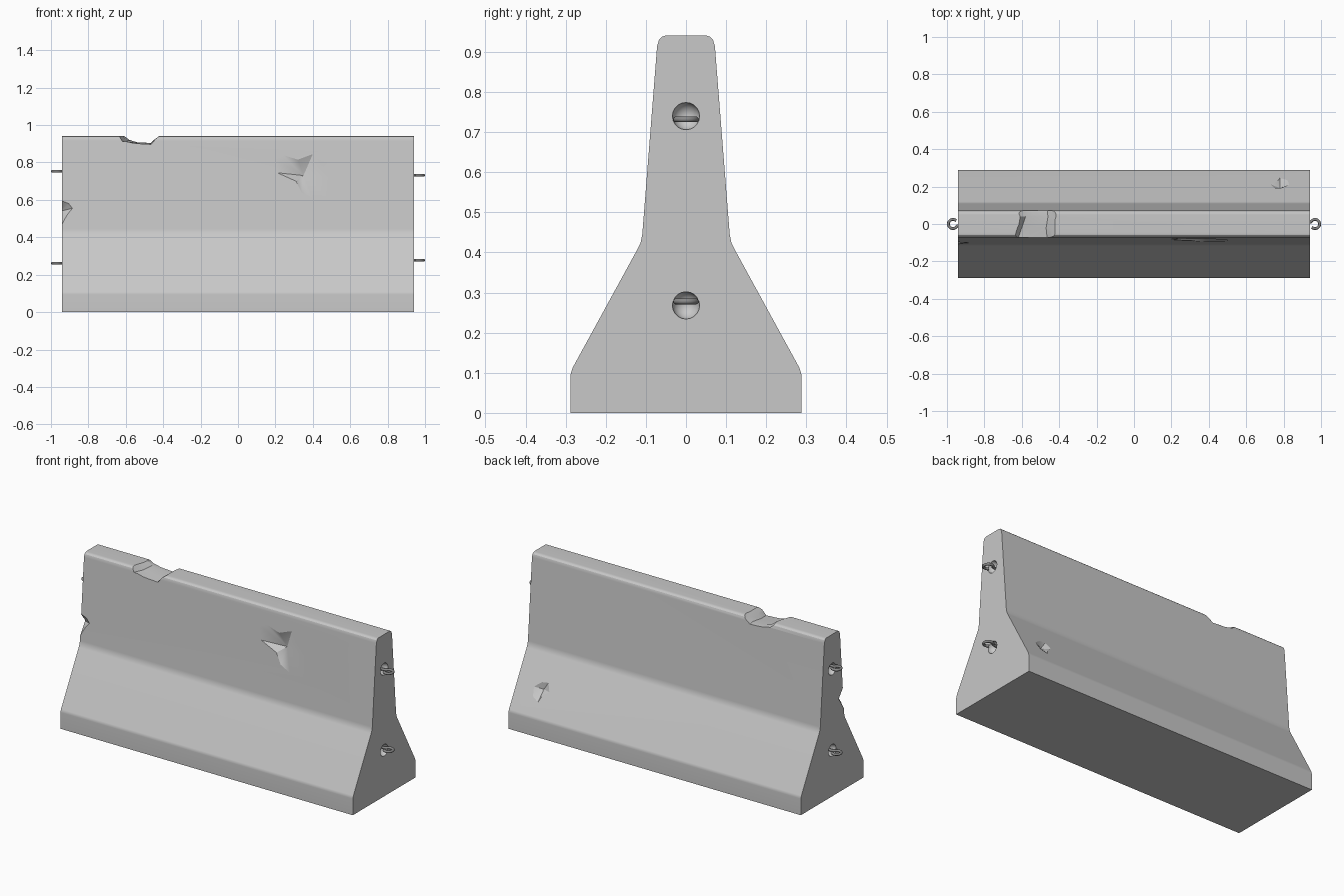
import bpy, bmesh
from math import cos, sin, pi, radians
from mathutils import Matrix

old = bpy.data.objects.get("Cube")
if old:
    bpy.data.objects.remove(old)


def material(name, v):
    m = bpy.data.materials.new(name)
    m.use_nodes = True
    m.diffuse_color = (v, v, v, 1)
    bsdf = m.node_tree.nodes["Principled BSDF"]
    bsdf.inputs["Base Color"].default_value = (v, v, v, 1)
    bsdf.inputs["Roughness"].default_value = 0.8
    return m


concrete = material("concrete grey", 0.58)
steel = material("steel grey", 0.25)
HALF = 0.94


def add_object(name, bm, mat):
    bmesh.ops.recalc_face_normals(bm, faces=bm.faces[:])
    me = bpy.data.meshes.new(name)
    bm.to_mesh(me)
    bm.free()
    ob = bpy.data.objects.new(name, me)
    bpy.context.collection.objects.link(ob)
    me.materials.append(mat)
    return ob


def loft(name, rows, mat):
    """Closed solid through equal-length closed rows of points."""
    bm = bmesh.new()
    vs = [[bm.verts.new(p) for p in row] for row in rows]
    n = len(rows[0])
    for a, b in zip(vs, vs[1:]):
        for i in range(n):
            j = (i + 1) % n
            bm.faces.new((a[i], a[j], b[j], b[i]))
    bm.faces.new(vs[0])
    bm.faces.new(vs[-1][::-1])
    return add_object(name, bm, mat)


# Barrier body: mirrored profile swept along x
half = [(0.288, 0), (0.288, 0.095), (0.283, 0.112), (0.12, 0.41), (0.113, 0.425),
        (0.109, 0.445), (0.072, 0.915), (0.067, 0.931), (0.06, 0.938), (0.05, 0.941)]
profile = half + [(-y, z) for y, z in reversed(half)]
body = loft("barrier_body", [[(x, y, z) for y, z in profile] for x in (-HALF, HALF)], concrete)

cutters = []


def upper_face(z):
    return 0.109 - (z - 0.445) * 0.0787


def lower_face(z):
    return 0.283 - (z - 0.112) * 0.547


def chip(name, outline, centre, depth, side, face):
    """Shallow pit whose rim lies on a sloped side face."""
    bm = bmesh.new()
    rim = [bm.verts.new((x, side * face(z), z)) for x, z in outline]
    cx, cz = centre
    tips = [bm.verts.new((cx, side * (face(cz) + d), cz)) for d in (-depth, 0.1)]
    for i, v in enumerate(rim):
        for tip in tips:
            bm.faces.new((v, rim[(i + 1) % len(rim)], tip))
    cutters.append(add_object(name, bm, concrete))


chip("front_chip", [(0.19, 0.82), (0.24, 0.84), (0.32, 0.815), (0.40, 0.845), (0.44, 0.79),
                    (0.505, 0.72), (0.49, 0.605), (0.40, 0.61), (0.34, 0.64), (0.31, 0.70),
                    (0.21, 0.745)], (0.35, 0.73), 0.04, -1, upper_face)
chip("end_chip", [(-0.99, 0.46), (-0.99, 0.60), (-0.93, 0.59), (-0.905, 0.58), (-0.885, 0.555),
                  (-0.91, 0.525), (-0.925, 0.50), (-0.94, 0.47)],
     (-0.945, 0.54), 0.045, -1, upper_face)
chip("back_chip", [(0.73, 0.24), (0.75, 0.28), (0.79, 0.275), (0.83, 0.245), (0.82, 0.20),
                   (0.78, 0.18), (0.765, 0.215)], (0.78, 0.235), 0.025, 1, lower_face)

# Broken notch across the top
notch = []
for y, pts in ((-0.12, [(-0.66, 0.95), (-0.635, 0.915), (-0.57, 0.900), (-0.46, 0.894), (-0.435, 0.93)]),
               (-0.02, [(-0.63, 0.95), (-0.60, 0.91), (-0.55, 0.907), (-0.47, 0.90), (-0.45, 0.92)]),
               (0.04, [(-0.62, 0.95), (-0.58, 0.92), (-0.54, 0.908), (-0.46, 0.904), (-0.43, 0.925)]),
               (0.12, [(-0.65, 0.95), (-0.61, 0.91), (-0.56, 0.903), (-0.47, 0.896), (-0.43, 0.92)])):
    ring = pts + [(-0.41, 0.95), (-0.41, 1.0), (pts[0][0], 1.0)]
    notch.append([(x, y, z) for x, z in ring])
cutters.append(loft("top_notch", notch, concrete))

# Round recesses in both ends
for side in (-1, 1):
    for z in (0.74, 0.268):
        bm = bmesh.new()
        bmesh.ops.create_uvsphere(bm, u_segments=20, v_segments=10, radius=0.034,
                                  matrix=Matrix.Translation((side * HALF, 0, z)))
        cutters.append(add_object("hook_recess", bm, concrete))

bpy.context.view_layer.objects.active = body
for c in cutters:
    mod = body.modifiers.new("cut", 'BOOLEAN')
    mod.operation = 'DIFFERENCE'
    mod.solver = 'EXACT'
    mod.object = c
    bpy.ops.object.modifier_apply(modifier=mod.name)
for c in cutters:
    bpy.data.objects.remove(c)


def smooth(ob, angle):
    bpy.ops.object.select_all(action='DESELECT')
    ob.select_set(True)
    bpy.context.view_layer.objects.active = ob
    bpy.ops.object.shade_smooth_by_angle(angle=radians(angle))


smooth(body, 24)
wn = body.modifiers.new("even_shading", 'WEIGHTED_NORMAL')
wn.keep_sharp = True


# Lifting hooks: horizontal open loops with a stem into the recess
def hook(name, side, z):
    R, tube, sides = 0.0245, 0.0075, 10
    path = [(-0.05, 0.006), (-0.03, 0.008)]
    path += [(R * cos(a), R * sin(a)) for a in
             (radians(155 - 290 * i / 20) for i in range(21))]
    rows = []
    for i, (x, y) in enumerate(path):
        x0, y0 = path[max(i - 1, 0)]
        x1, y1 = path[min(i + 1, len(path) - 1)]
        dx, dy = x1 - x0, y1 - y0
        length = (dx * dx + dy * dy) ** 0.5
        nx, ny = -dy / length, dx / length
        row = []
        for k in range(sides):
            t = 2 * pi * k / sides
            r = tube * cos(t)
            row.append((side * (0.968 + x + nx * r), side * (y + ny * r), z + tube * sin(t)))
        rows.append(row)
    smooth(loft(name, rows, steel), 40)


hook("right_upper_hook", -1, 0.753)
hook("right_lower_hook", -1, 0.262)
hook("left_upper_hook", 1, 0.732)
hook("left_lower_hook", 1, 0.278)
